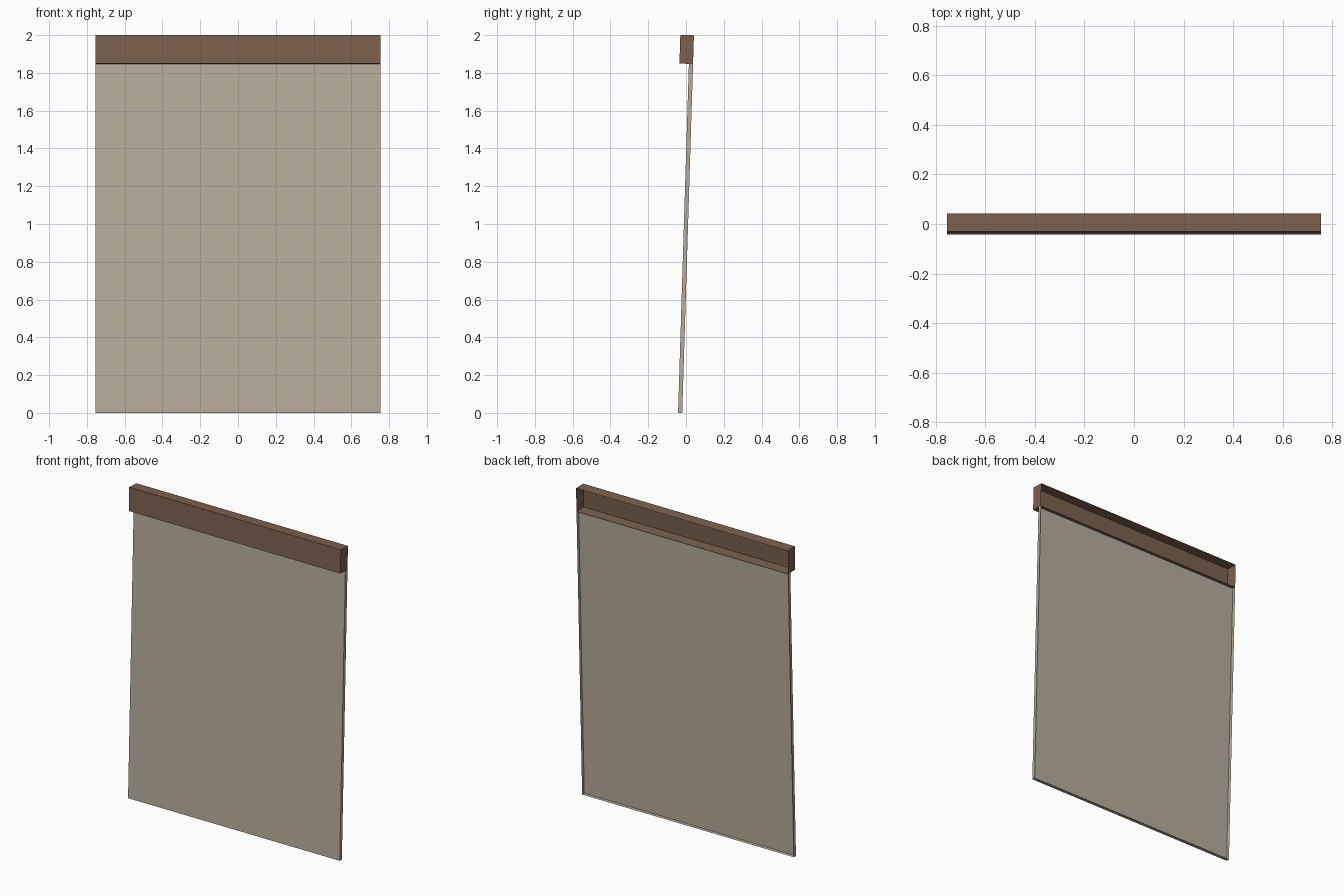
import bpy
import bmesh
import math
from mathutils import Matrix, Vector

cube = bpy.data.objects.get("Cube")
if cube:
    bpy.data.objects.remove(cube, do_unlink=True)


def material(name, rgb):
    mat = bpy.data.materials.new(name)
    mat.use_nodes = True
    mat.diffuse_color = (*rgb, 1)
    mat.node_tree.nodes["Principled BSDF"].inputs["Base Color"].default_value = (*rgb, 1)
    return mat


WIDTH = 1.51
HEIGHT = 2.0
SPLIT = 1.848          # where the blind fabric meets the headbox
LEAN = math.atan(0.031)
BACK = -0.02           # back plane at floor level


def open_tray(name, depth, z0, z1, mat, open_top=False):
    """Folded sheet box, open at the back, leaning slightly backwards."""
    bm = bmesh.new()
    bmesh.ops.create_cube(bm, size=1)
    bmesh.ops.scale(bm, vec=(WIDTH, depth, z1 - z0), verts=bm.verts)
    bmesh.ops.translate(bm, vec=(0, -depth / 2, (z0 + z1) / 2), verts=bm.verts)
    bm.normal_update()
    removed = [f for f in bm.faces
               if f.normal.y > 0.9 or (open_top and f.normal.z > 0.9)]
    bmesh.ops.delete(bm, geom=removed, context='FACES')
    bm.transform(Matrix.Translation(Vector((0, BACK, 0)))
                 @ Matrix.Rotation(-LEAN, 4, 'X'))
    mesh = bpy.data.meshes.new(name)
    bm.to_mesh(mesh)
    bm.free()
    mesh.materials.append(mat)
    obj = bpy.data.objects.new(name, mesh)
    bpy.context.collection.objects.link(obj)
    return obj


brown = material("warm brown", (0.202, 0.122, 0.076))
beige = material("pale beige", (0.479, 0.418, 0.332))

# Hanging blind with thin folded sides and bottom hem
open_tray("blind_panel", 0.022, 0, SPLIT, beige, open_top=True)
# Headbox with front, top, ends and bottom shelf
open_tray("headbox", 0.072, SPLIT, HEIGHT, brown)
